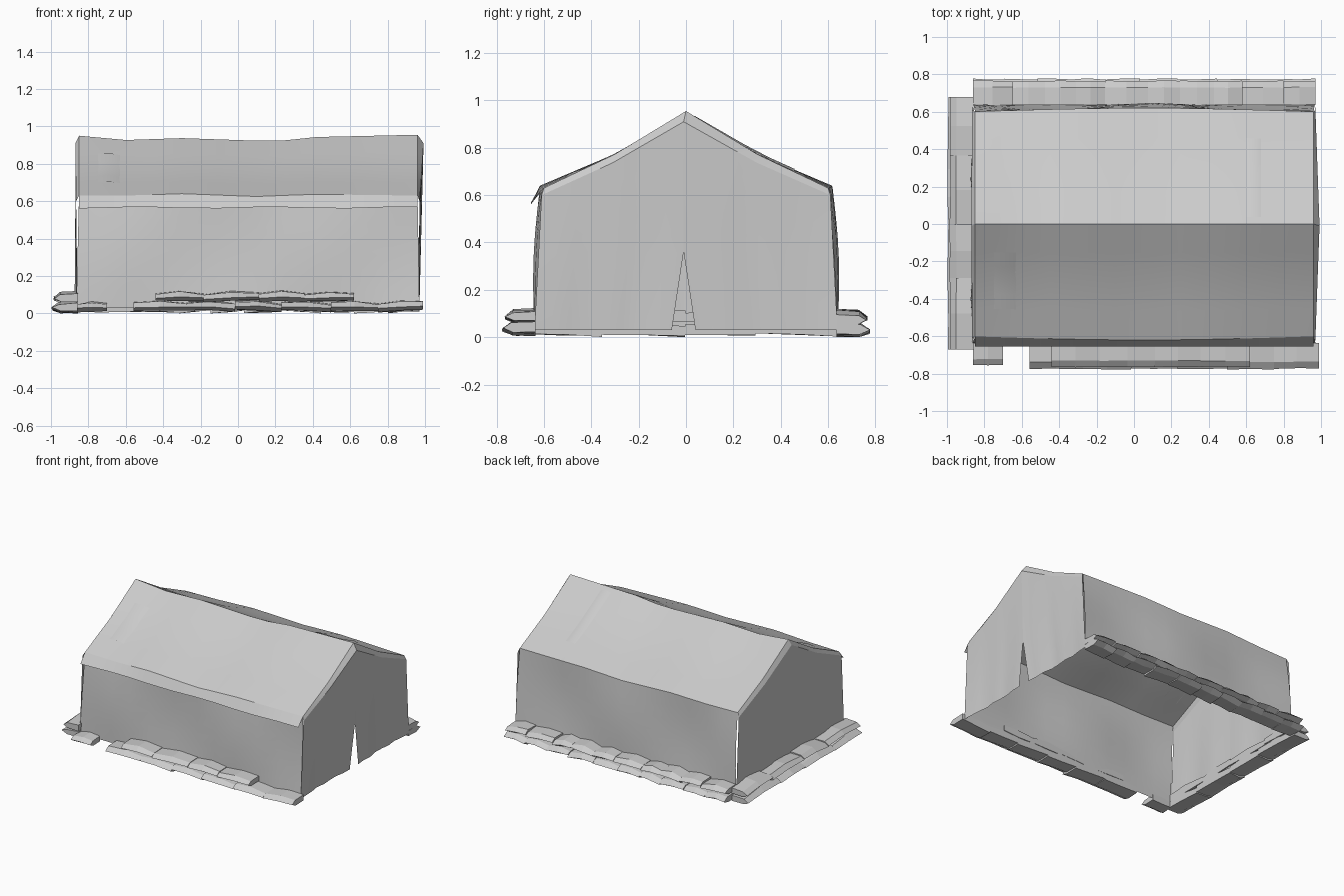
import bpy, bmesh, math, random
from mathutils import Vector

if "Cube" in bpy.data.objects:
    bpy.data.objects.remove(bpy.data.objects["Cube"])

random.seed(4)
canvas = bpy.data.materials.new("grey canvas")
canvas.diffuse_color = (0.6, 0.6, 0.6, 1)
canvas.use_nodes = True
canvas.node_tree.nodes["Principled BSDF"].inputs["Base Color"].default_value = canvas.diffuse_color
CENTRE = Vector((0.05, 0, 0.3))


def lerp(table, t):
    """Piecewise linear curve through (t, value) points."""
    for (a, p), (b, q) in zip(table, table[1:]):
        if t <= b:
            return p + (q - p) * max(0, (t - a) / (b - a))
    return table[-1][1]


def finish(bm, name, smooth=True):
    me = bpy.data.meshes.new(name)
    bm.to_mesh(me)
    bm.free()
    me.materials.append(canvas)
    ob = bpy.data.objects.new(name, me)
    bpy.context.collection.objects.link(ob)
    if smooth:
        bpy.ops.object.select_all(action='DESELECT')
        ob.select_set(True)
        bpy.context.view_layer.objects.active = ob
        bpy.ops.object.shade_smooth_by_angle(angle=math.radians(30))
    return ob


def sheet(name, f, us, vs):
    """Cloth sheet from a position function on a grid, facing outwards."""
    bm = bmesh.new()
    g = [[bm.verts.new(f(u, v)) for v in vs] for u in us]
    for i in range(len(us) - 1):
        for j in range(len(vs) - 1):
            face = bm.faces.new((g[i][j], g[i + 1][j], g[i + 1][j + 1], g[i][j + 1]))
            face.normal_update()
            if face.normal.dot(face.calc_center_median() - CENTRE) < 0:
                face.normal_flip()
    return finish(bm, name)


def steps(n):
    return [i / n for i in range(n + 1)]


RIDGE = [(-0.85, 0.95), (-0.6, 0.927), (-0.3, 0.937), (0.2, 0.92), (0.42, 0.943), (0.96, 0.955)]
EAVE = [(-0.85, 0.63), (-0.6, 0.63), (-0.3, 0.64), (0.1, 0.625), (0.4, 0.637), (0.96, 0.63)]
SAG = [(0, 1), (0.5, 0.44), (1, 0)]      # slightly hollow roof slope
XS = [-0.85, -0.72, -0.6, -0.45, -0.3, -0.1, 0.1, 0.25, 0.42, 0.6, 0.78, 0.96]


def eave_y(x):
    return 0.60 + 0.02 * math.cos((x - 0.05) * 1.7)


def wall_x(x, v):
    """Long walls spread slightly towards the ground."""
    return x + (0.01 if x > 0.9 else -0.015 if x < -0.8 else 0) * (1 - v)


# Roof slopes, long walls
for s, side in ((-1, "front"), (1, "back")):
    def roof(x, t):
        lo, hi = lerp(EAVE, x), lerp(RIDGE, x)
        return (x, s * t * eave_y(x), lo + (hi - lo) * lerp(SAG, t))

    def wall(x, v):
        top = lerp(EAVE, x)
        fold = 0.016 * math.sin(6 * x + s) * math.sin(math.pi * v)
        y = 0.64 + (eave_y(x) - 0.64) * v + fold
        return (wall_x(x, v), s * y, 0.03 + (top - 0.03) * v)

    sheet(side + "_roof", roof, XS, steps(4))
    sheet(side + "_wall", wall, XS, steps(6))

# Hanging flap along the front eave
sheet("front_eave_flap",
      lambda x, v: (x, -eave_y(x) - v * (0.655 - eave_y(x)),
                    lerp(EAVE, x) * (1 - v) + v * (0.565 + 0.004 * math.sin(9 * x))),
      XS, steps(1))


# Gable ends: two half sheets each; the right end parts into a door slit
def gable_top(t):
    return 0.60 + 0.31 * lerp(SAG, t)


for end in (1, -1):
    label = "right" if end > 0 else "left"
    for s, side in ((-1, "front"), (1, "back")):
        def gable(t, v):
            z = 0.03 + (gable_top(t) - 0.03) * v
            outer = 0.64 - 0.03 * v
            inner = 0.0
            if end > 0:
                inner = 0.05 * max(0, (0.36 - z) / 0.33)
            y = s * (inner + (outer - inner) * t) - 0.01 * (1 - t)
            fold = 0.025 * math.sin(math.pi * t) * (1 - v) * math.sin(9 * t + s)
            if end > 0:
                x = 0.97 + 0.022 * v * (1 - t) - abs(fold) * 0.8
            else:
                x = -0.865 - 0.005 * v * (1 - t) + fold * 0.4
            return (x, y, z)

        def edge(t, v):
            a = Vector(gable(t, 1))
            x = 0.96 if end > 0 else -0.85
            lo, hi = lerp(EAVE, x), lerp(RIDGE, x)
            b = Vector((x, s * t * eave_y(x), lo + (hi - lo) * lerp(SAG, t)))
            return a.lerp(b, v)

        sheet(f"{label}_gable_{side}", gable, steps(8), steps(8))
        sheet(f"{label}_gable_edge_{side}", edge, steps(4), steps(1))

# Small raised vent flaps lying on the roof
for name, s, x0, x1, t0, t1 in (("front_roof_vent", -1, -0.75, -0.63, 0.25, 0.75),
                                ("back_roof_vent", 1, 0.60, 0.68, 0.06, 0.75)):
    def vent(u, t):
        x = x0 + (x1 - x0) * u
        lo, hi = lerp(EAVE, x), lerp(RIDGE, x)
        return (x, s * t * eave_y(x), lo + (hi - lo) * lerp(SAG, t) + 0.008 * (1 - abs(2 * u - 1)))
    sheet(name, vent, steps(2), [t0 + (t1 - t0) * k for k in steps(4)])

# Sandbags: low-poly lens section swept along the wall foot
SECTION = [(0, 0), (0.10, 0), (0.143, 0.022), (0.105, 0.05), (0.0, 0.054)]


def sandbag_row(name, a, b, out, count, z, depth):
    """Row of bags from a to b, bulging towards the direction out."""
    a, b, out = Vector(a), Vector(b), Vector(out)
    bm = bmesh.new()
    cuts = [i / count + (random.uniform(-0.15, 0.15) / count if 0 < i < count else 0)
            for i in range(count + 1)]
    for c0, c1 in zip(cuts, cuts[1:]):
        tilt = random.uniform(-0.008, 0.008)
        rings = []
        for k, swell in ((0, 0.75), (0.5, 1.0), (1, 0.75)):
            p = a.lerp(b, c0 + (c1 - c0) * k)
            ring = []
            for d, h in SECTION:
                zz = z + h * swell + tilt * (2 * k - 1) + random.uniform(-0.004, 0.004)
                q = p + out * (d * depth * random.uniform(0.95, 1.0))
                ring.append(bm.verts.new((q.x, q.y, max(0, zz))))
            rings.append(ring)
        n = len(SECTION)
        for r, q in zip(rings, rings[1:]):
            for i in range(n):
                bm.faces.new((r[i], r[(i + 1) % n], q[(i + 1) % n], q[i]))
        bm.faces.new(rings[0])
        bm.faces.new(rings[-1])
    bmesh.ops.recalc_face_normals(bm, faces=bm.faces)
    finish(bm, name, smooth=False)


for z, level, depth in ((0.008, "lower", 1.0), (0.062, "upper", 0.93)):
    sandbag_row(f"back_sandbags_{level}", (-0.86, 0.635, 0), (0.97, 0.635, 0), (0, 1, 0), 10, z, depth)
    sandbag_row(f"left_sandbags_{level}", (-0.855, -0.67, 0), (-0.855, 0.68, 0), (-1, 0, 0), 4, z, depth)
sandbag_row("front_sandbags_lower", (-0.56, -0.635, 0), (0.99, -0.635, 0), (0, -1, 0), 6, 0.015, 1.0)
sandbag_row("front_sandbags_upper", (-0.44, -0.635, 0), (0.62, -0.635, 0), (0, -1, 0), 4, 0.065, 0.93)
sandbag_row("front_sandbag_single", (-0.86, -0.635, 0), (-0.70, -0.635, 0), (0, -1, 0), 1, 0.01, 0.85)
